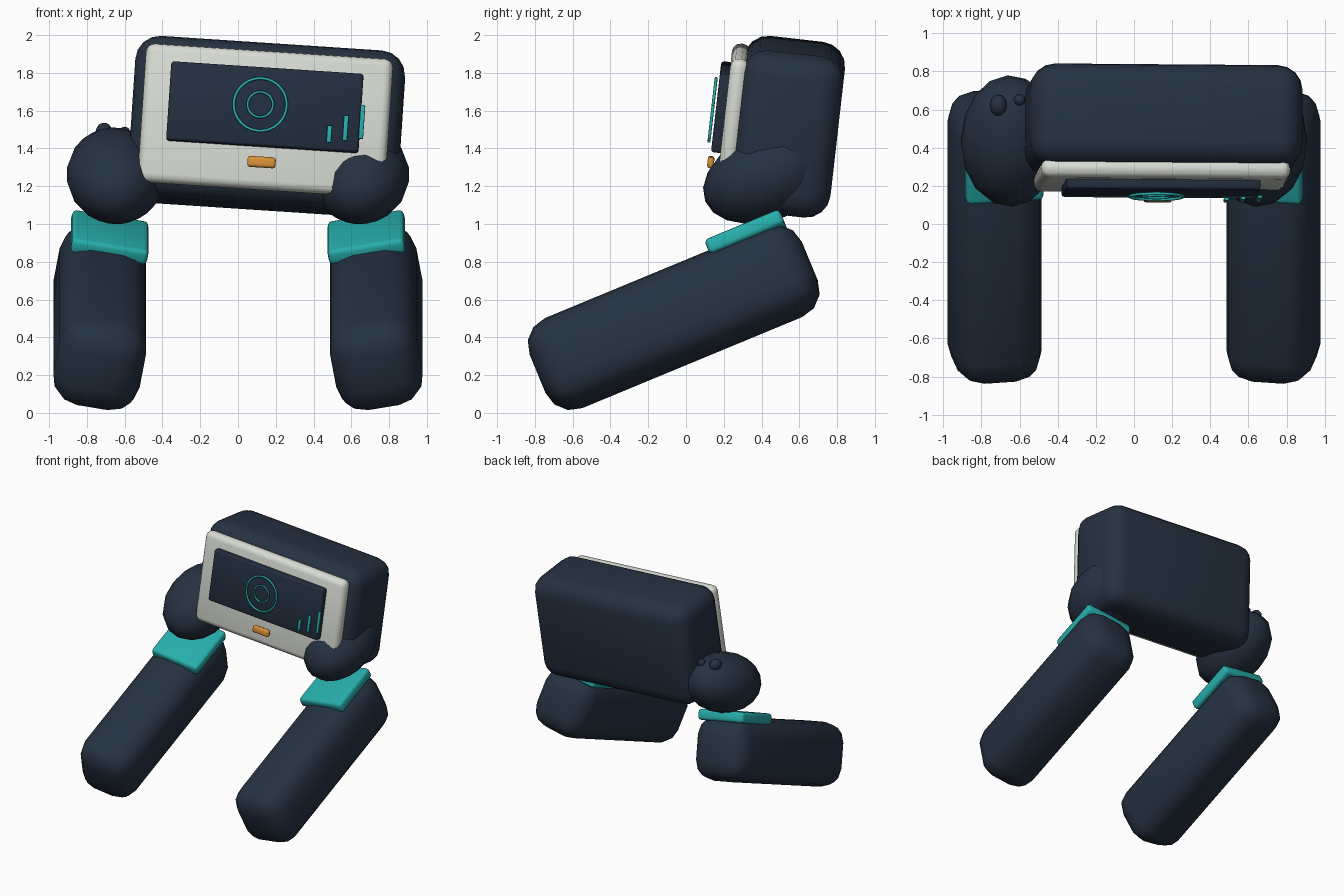
import bpy
import bmesh
from math import radians
from mathutils import Matrix, Vector

cube = bpy.data.objects.get("Cube")
if cube:
    bpy.data.objects.remove(cube, do_unlink=True)


def material(name, rgb):
    m = bpy.data.materials.new(name)
    m.use_nodes = True
    m.diffuse_color = (*rgb, 1)
    m.node_tree.nodes["Principled BSDF"].inputs["Base Color"].default_value = (*rgb, 1)
    return m


NAVY = material("navy", (0.019, 0.032, 0.054))
SCREEN = material("dark navy", (0.016, 0.027, 0.048))
IVORY = material("ivory", (0.68, 0.71, 0.65))
TEAL = material("teal", (0.02, 0.42, 0.41))
ORANGE = material("orange", (0.68, 0.28, 0.04))


def frame(loc, pitch, roll):
    """Place at loc, rolled about its own length, then pitched."""
    return (Matrix.Translation(loc) @ Matrix.Rotation(radians(pitch), 4, 'X')
            @ Matrix.Rotation(radians(roll), 4, 'Y'))


def add_mesh(name, bm, mat, matrix):
    mesh = bpy.data.meshes.new(name)
    bm.to_mesh(mesh)
    bm.free()
    mesh.shade_smooth()
    mesh.materials.append(mat)
    ob = bpy.data.objects.new(name, mesh)
    ob.matrix_world = matrix
    bpy.context.collection.objects.link(ob)
    return ob


def rounded_box(name, size, radius, mat, matrix, segments=3):
    bm = bmesh.new()
    bmesh.ops.create_cube(bm, size=1)
    bmesh.ops.scale(bm, vec=Vector(size), verts=bm.verts)
    bmesh.ops.bevel(bm, geom=bm.edges[:], offset=radius, segments=segments,
                    profile=0.5, affect='EDGES')
    return add_mesh(name, bm, mat, matrix)


def ellipsoid(name, radii, mat, matrix, sides=16, rings=10):
    bm = bmesh.new()
    bmesh.ops.create_uvsphere(bm, u_segments=sides, v_segments=rings, radius=1)
    bmesh.ops.scale(bm, vec=Vector(radii), verts=bm.verts)
    return add_mesh(name, bm, mat, matrix)


def ring(name, radius, tube, mat, matrix):
    """Thin ring facing the front."""
    bpy.ops.mesh.primitive_torus_add(major_radius=radius, minor_radius=tube,
                                     major_segments=40, minor_segments=8)
    ob = bpy.context.object
    ob.name = name
    ob.data.shade_smooth()
    ob.data.materials.append(mat)
    ob.matrix_world = matrix @ Matrix.Rotation(radians(90), 4, 'X')


# Head shell, face plate and screen share one tilted frame
head = frame((0.15, 0.535, 1.515), -6.5, 3.8)


def on_head(x, y, z):
    return head @ Matrix.Translation((x, y, z))


rounded_box("head_shell", (1.43, 0.54, 0.86), 0.13, NAVY, head, 4)
rounded_box("face_plate", (1.31, 0.10, 0.74), 0.045, IVORY, on_head(-0.005, -0.285, 0))
rounded_box("screen", (1.02, 0.07, 0.42), 0.015, SCREEN, on_head(-0.012, -0.35, 0.063), 2)
rounded_box("button", (0.15, 0.035, 0.058), 0.014, ORANGE, on_head(-0.01, -0.38, -0.233), 2)

# Screen symbols
ring("outer_ring", 0.14, 0.008, TEAL, on_head(-0.037, -0.402, 0.07))
ring("inner_ring", 0.067, 0.007, TEAL, on_head(-0.037, -0.402, 0.07))
for i in range(3):
    rounded_box(f"signal_bar_{i + 1}", (0.025, 0.016, 0.09 + 0.045 * i), 0.005, TEAL,
                on_head(0.338 + 0.084 * i, -0.402, -0.063 + 0.038 * i), 2)

# Limbs on both sides
for side, s in (("right", -1), ("left", 1)):
    roll = -10 * s
    rounded_box(f"{side}_leg", (0.465, 1.56, 0.495), 0.15, NAVY,
                frame((0.732 * s, -0.065, 0.505), 22.5, roll))
    rounded_box(f"{side}_cuff", (0.41, 0.43, 0.085), 0.025, TEAL,
                frame((0.68 * s, 0.322, 0.93), 22.5, roll))
    ellipsoid(f"{side}_hand", (0.26, 0.36, 0.235), NAVY,
              frame((0.65 * s, 0.435, 1.255), 22, roll))
    ellipsoid(f"{side}_thumb_tip", (0.045, 0.06, 0.05), NAVY,
              frame((0.71 * s, 0.62, 1.485), 22, roll), 12, 8)
    ellipsoid(f"{side}_finger_tip", (0.03, 0.03, 0.03), NAVY,
              frame((0.6 * s, 0.65, 1.485), 22, roll), 12, 8)
